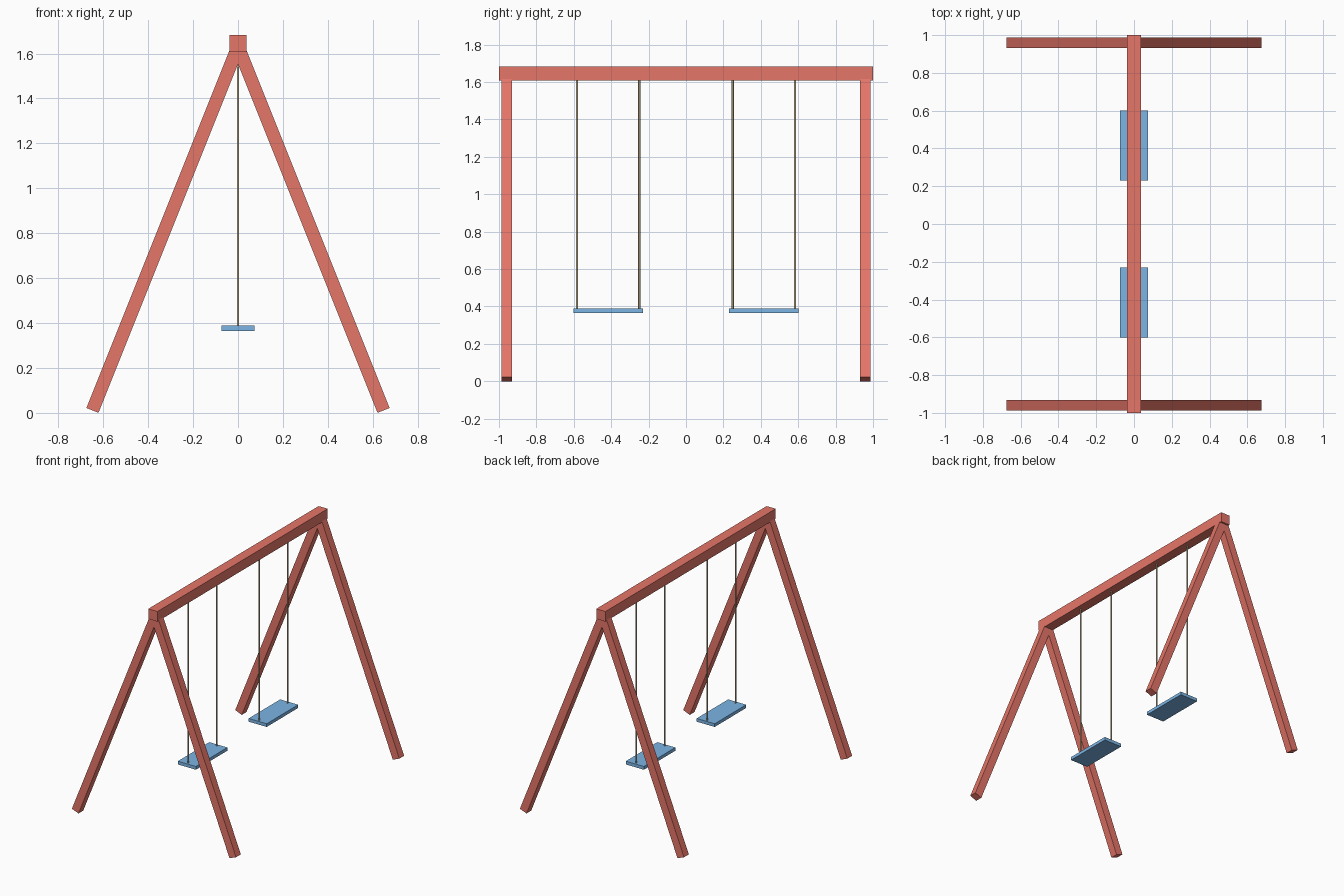
import bpy
import math
from mathutils import Vector

if "Cube" in bpy.data.objects:
    bpy.data.objects.remove(bpy.data.objects["Cube"], do_unlink=True)


def material(name, rgb):
    mat = bpy.data.materials.new(name)
    mat.use_nodes = True
    colour = (*rgb, 1.0)
    mat.diffuse_color = colour
    mat.node_tree.nodes["Principled BSDF"].inputs["Base Color"].default_value = colour
    return mat


red = material("red_wood", (0.79, 0.18, 0.14))
blue = material("blue_seat", (0.20, 0.46, 0.78))
tan = material("tan_rope", (0.54, 0.45, 0.28))


def box(name, centre, size, mat, tilt=0.0):
    bpy.ops.mesh.primitive_cube_add(size=1, location=centre, rotation=(0, tilt, 0))
    obj = bpy.context.object
    obj.name = name
    obj.scale = size
    obj.data.materials.append(mat)
    return obj


def rope(name, y, bottom, top):
    bpy.ops.mesh.primitive_cylinder_add(
        vertices=16, radius=0.0055, depth=top - bottom, location=(0, y, (top + bottom) / 2))
    obj = bpy.context.object
    obj.name = name
    obj.data.materials.append(tan)
    bpy.ops.object.shade_smooth_by_angle()


# Top beam
box("top_beam", (0, 0, 1.645), (0.075, 2.0, 0.075), red)

# A-frame legs, meeting inside the beam
foot = Vector((0.648, 0, 0.011))
apex = Vector((0, 0, 1.631))
span = apex - foot
lean = math.atan2(-span.x, span.z)
middle = (foot + apex) / 2
for end, y in (("front", -0.959), ("back", 0.959)):
    for side, s in (("left", 1), ("right", -1)):
        box(f"{end}_{side}_leg", (s * middle.x, y, middle.z),
            (0.058, 0.056, span.length), red, -s * lean)

# Two swings, each a flat seat on a pair of ropes
for end, s in (("front", -1), ("back", 1)):
    box(f"{end}_seat", (0, s * 0.416, 0.376), (0.148, 0.37, 0.024), blue)
    for place, y in (("inner", 0.25), ("outer", 0.583)):
        rope(f"{end}_{place}_rope", s * y, 0.38, 1.62)
